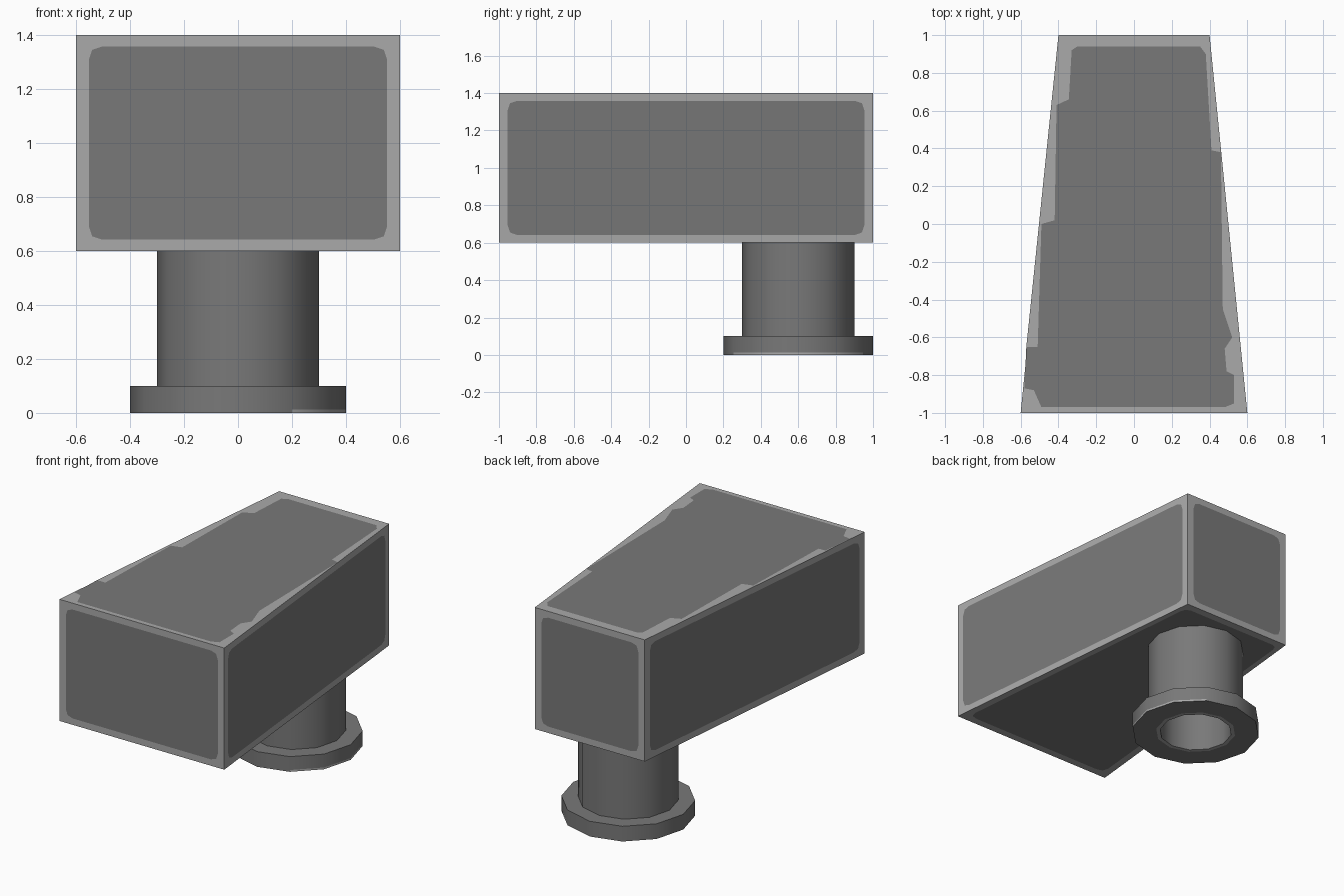
import bpy, bmesh, math
from mathutils import Vector

if "Cube" in bpy.data.objects:
    bpy.data.objects.remove(bpy.data.objects["Cube"])


def material(name, value):
    m = bpy.data.materials.new(name)
    m.diffuse_color = (value, value, value, 1)
    m.use_nodes = True
    m.node_tree.nodes["Principled BSDF"].inputs["Base Color"].default_value = m.diffuse_color
    return m


DARK = material("dark grey metal", 0.19)
WORN = material("worn light edge", 0.40)


def make_object(name, bm):
    bmesh.ops.remove_doubles(bm, verts=bm.verts, dist=0.0005)
    bmesh.ops.recalc_face_normals(bm, faces=bm.faces)
    me = bpy.data.meshes.new(name)
    bm.to_mesh(me)
    bm.free()
    me.materials.append(DARK)
    me.materials.append(WORN)
    ob = bpy.data.objects.new(name, me)
    bpy.context.collection.objects.link(ob)
    return ob


def panelled_face(bm, corners, panel):
    """Dark panel surrounded by a worn border reaching the four corners."""
    cv = [bm.verts.new(c) for c in corners]
    pv = [bm.verts.new(p) for p in panel]
    n = len(pv)
    bm.faces.new(pv).material_index = 0
    near = [min(range(n), key=lambda k: (pv[k].co - c.co).length) for c in cv]
    for i in range(4):
        a, b = near[i], near[(i + 1) % 4]
        run = [pv[(a + k) % n] for k in range((b - a) % n + 1)]
        f = bm.faces.new([cv[i], cv[(i + 1) % 4]] + run[::-1])
        f.material_index = 1


def rounded_panel(corners, iu, iv, r):
    """Inset rounded outline on a four-cornered flat face."""
    c = [Vector(p) for p in corners]
    w = ((c[1] - c[0]).length + (c[2] - c[3]).length) / 2
    h = (c[3] - c[0]).length
    pts = []
    for su, sv, flip in ((0, 0, 0), (1, 0, 1), (1, 1, 0), (0, 1, 1)):
        arc = [(0, r), (0.25 * r, 0.25 * r), (r, 0)]
        for du, dv in (arc[::-1] if flip else arc):
            u, v = (iu + du) / w, (iv + dv) / h
            u = 1 - u if su else u
            v = 1 - v if sv else v
            pts.append(c[0].lerp(c[1], u).lerp(c[3].lerp(c[2], u), v))
    return pts


# Tapered head with worn edges
plan = [(-0.6, -1), (0.6, -1), (0.4, 1), (-0.4, 1)]
Z0, Z1 = 0.6, 1.4
bm = bmesh.new()
for i in range(4):
    a, b = plan[i], plan[(i + 1) % 4]
    quad = [(*a, Z0), (*b, Z0), (*b, Z1), (*a, Z1)]
    panelled_face(bm, quad, rounded_panel(quad, 0.047, 0.042, 0.05))

# Irregularly worn top
top_panel = [(-0.49, -0.97), (0.48, -0.97), (0.53, -0.95), (0.53, -0.80),
             (0.49, -0.78), (0.48, -0.66), (0.52, -0.60), (0.47, -0.45),
             (0.46, 0.38), (0.41, 0.39), (0.38, 0.90), (0.35, 0.94),
             (-0.30, 0.94), (-0.33, 0.92), (-0.345, 0.66), (-0.41, 0.63),
             (-0.42, 0.02), (-0.49, 0.0), (-0.51, -0.65), (-0.57, -0.65),
             (-0.58, -0.87), (-0.53, -0.88)]
panelled_face(bm, [(*p, Z1) for p in plan], [(*p, Z1) for p in top_panel])

# Underside
under = [(*p, Z0) for p in plan]
panelled_face(bm, under, rounded_panel(under, 0.04, 0.05, 0.05))
make_object("tapered_head", bm)

# Hollow stem and flange, one turned profile with twelve sides
profile = [(0.225, 0.6), (0.225, 0), (0.25, 0), (0.4, 0), (0.4, 0.012),
           (0.4, 0.1), (0.3, 0.1), (0.3, 0.6)]
SIDES = 12
bm = bmesh.new()
rings = []
for k in range(SIDES):
    t = 2 * math.pi * k / SIDES
    rings.append([bm.verts.new((r * math.cos(t), 0.6 + r * math.sin(t), z))
                  for r, z in profile])
for k in range(SIDES):
    p, q = rings[k], rings[(k + 1) % SIDES]
    side_x = math.cos(2 * math.pi * (k + 0.5) / SIDES)
    for j in range(len(profile) - 1):
        f = bm.faces.new((p[j], q[j], q[j + 1], p[j + 1]))
        # worn ring round the bore and worn foot on the right side
        f.material_index = 1 if j == 1 or (j == 3 and side_x > 0.5) else 0
stem = make_object("hollow_flanged_stem", bm)
bpy.context.view_layer.objects.active = stem
stem.select_set(True)
bpy.ops.object.shade_smooth_by_angle(angle=math.radians(40))
